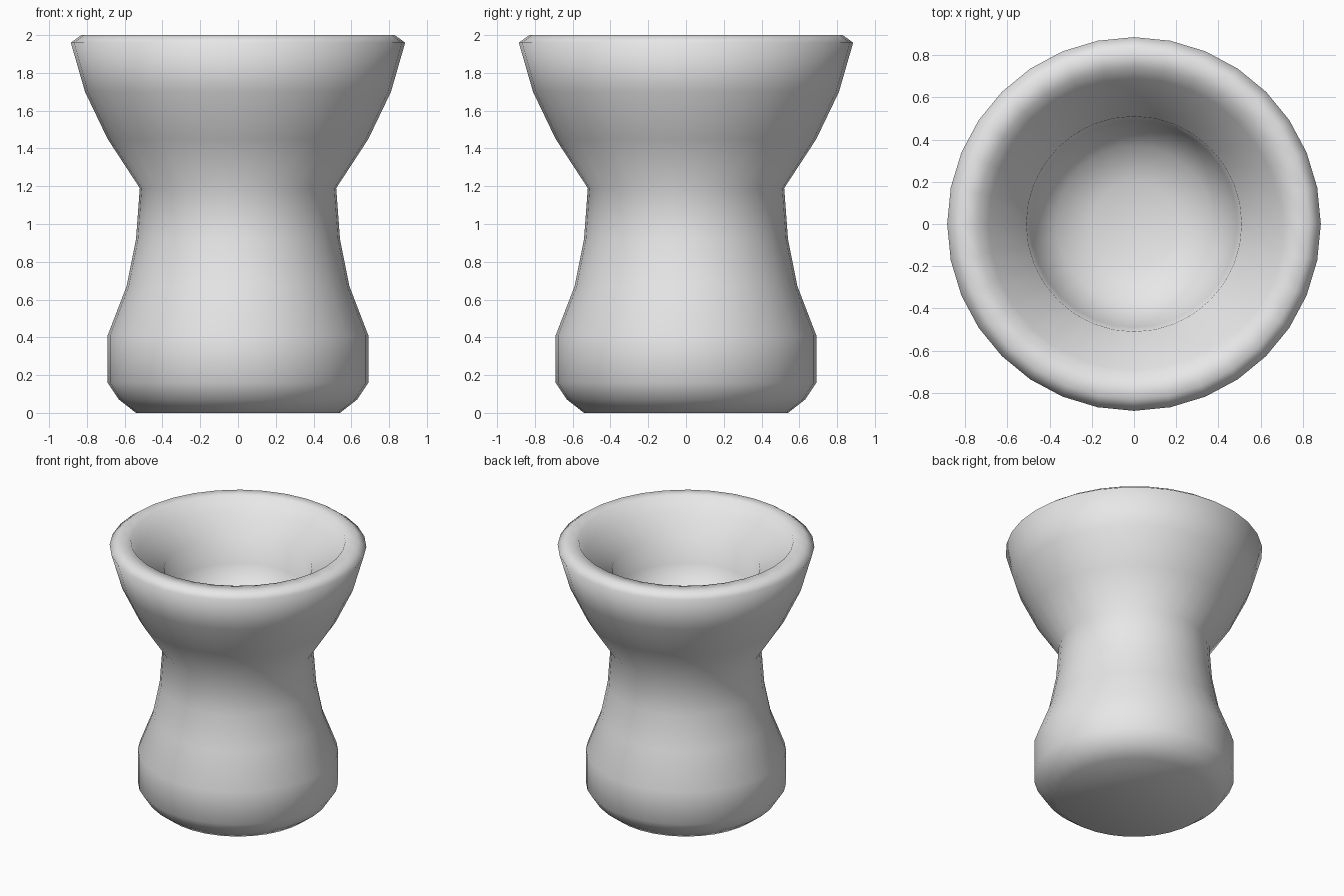
import bpy, bmesh
from math import pi
from mathutils import Matrix

default = bpy.data.objects.get("Cube")
if default:
    bpy.data.objects.remove(default, do_unlink=True)

SIDES = 32

# Plain grey material
grey = bpy.data.materials.new("light_grey")
grey.use_nodes = True
grey.diffuse_color = (0.8, 0.8, 0.8, 1)
grey.node_tree.nodes["Principled BSDF"].inputs["Base Color"].default_value = (0.8, 0.8, 0.8, 1)

# Half profiles as (radius, height), running from the base up and into the bowl
foot = [(0.54, 0), (0.63, 0.07), (0.69, 0.16), (0.69, 0.41)]
waist = [(0.59, 0.67), (0.54, 0.92), (0.52, 1.19)]
flare = [(0.69, 1.45), (0.81, 1.70), (0.885, 1.96)]
lip = [(0.83, 2.0), (0.74, 2.0)]
bowl = [(0.69, 1.9), (0.51, 1.79), (0.49, 1.6), (0.37, 1.45), (0.2, 1.38)]


def lathe(name, profile, material):
    """Join rings of the profile with quads and close both ends."""
    bm = bmesh.new()
    rings = []
    for radius, height in profile:
        ring = bmesh.ops.create_circle(
            bm, segments=SIDES, radius=radius,
            matrix=Matrix.Translation((0, 0, height)))["verts"]
        rings.append(ring)
    for low, high in zip(rings, rings[1:]):
        for i in range(SIDES):
            j = (i + 1) % SIDES
            bm.faces.new((low[i], low[j], high[j], high[i]))
    bm.faces.new(rings[0])
    bm.faces.new(rings[-1])
    bmesh.ops.recalc_face_normals(bm, faces=bm.faces)
    for face in bm.faces:
        face.smooth = True
    mesh = bpy.data.meshes.new(name)
    bm.to_mesh(mesh)
    bm.free()
    mesh.materials.append(material)
    obj = bpy.data.objects.new(name, mesh)
    bpy.context.collection.objects.link(obj)
    return obj


# Flared cup with a hollow top
lathe("cup_body", foot + waist + flare + lip + bowl, grey)
